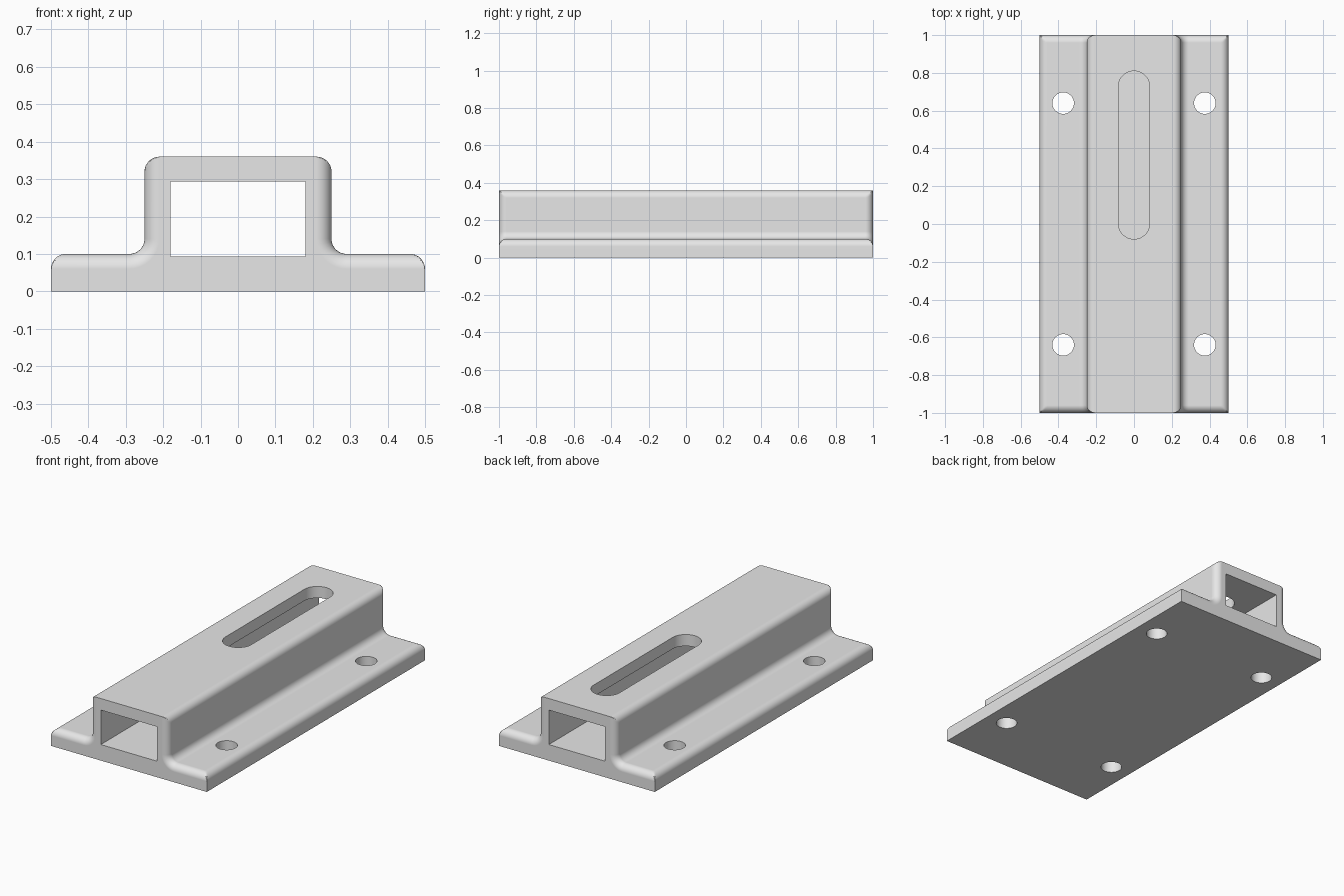
import bpy, bmesh, math

if "Cube" in bpy.data.objects:
    bpy.data.objects.remove(bpy.data.objects["Cube"])

R = 0.04       # radius shared by all fillets
N = 8          # segments per fillet
ANG = [math.pi / 2 * k / N for k in range(N + 1)]

grey = bpy.data.materials.new("light_grey")
grey.diffuse_color = (0.8, 0.8, 0.8, 1)
grey.use_nodes = True
grey.node_tree.nodes["Principled BSDF"].inputs["Base Color"].default_value = grey.diffuse_color


def make_object(name, bm):
    bmesh.ops.recalc_face_normals(bm, faces=bm.faces[:])
    me = bpy.data.meshes.new(name)
    bm.to_mesh(me)
    bm.free()
    me.materials.append(grey)
    ob = bpy.data.objects.new(name, me)
    bpy.context.collection.objects.link(ob)
    return ob


def loft(name, rings):
    """Skin equal-length closed rings and cap both ends."""
    bm = bmesh.new()
    rows = [[bm.verts.new(p) for p in ring] for ring in rings]
    n = len(rows[0])
    for a, b in zip(rows, rows[1:]):
        for j in range(n):
            k = (j + 1) % n
            bm.faces.new((a[j], a[k], b[k], b[j]))
    bm.faces.new(rows[0])
    bm.faces.new(rows[-1])
    return make_object(name, bm)


def section(y, inset):
    """Hat-shaped cross-section; inset rounds the walls and flanges at the ends."""
    half = []
    for a in ANG:      # tower top fillet
        half.append((min(0.21 + R * math.sin(a), 0.25 - inset), 0.32 + R * math.cos(a)))
    for a in ANG:      # concave root fillet
        half.append((0.29 - (R + inset) * math.cos(a), 0.14 - (R + inset) * math.sin(a)))
    for a in ANG:      # flange outer fillet
        half.append((0.46 + R * math.sin(a), min(0.06 + R * math.cos(a), 0.10 - inset)))
    half.append((0.5, 0.0))
    pts = half + [(-x, z) for x, z in reversed(half)]
    return [(x, y, z) for x, z in pts]


# Rail body: straight middle with rounded ends
ends = [(1 - R + R * math.sin(a), R * (1 - math.cos(a))) for a in ANG]
stations = [(-y, i) for y, i in reversed(ends)] + ends
body = loft("slotted_rail_bracket", [section(y, i) for y, i in stations])


def slot_prism(name, x, y0, y1, r, z0, z1, seg=24):
    """Vertical rounded-end prism; y0 == y1 gives a cylinder."""
    pts = []
    for cy, start in ((y1, 0), (y0, math.pi)):
        for k in range(seg + (y0 != y1)):
            a = start + math.pi * k / seg
            pts.append((x + r * math.cos(a), cy + r * math.sin(a)))
    return loft(name, [[(px, py, z) for px, py in pts] for z in (z0, z1)])


# Rectangular channel, top slot and four screw holes
corners = [(-0.18, 0.093), (0.18, 0.093), (0.18, 0.293), (-0.18, 0.293)]
cutters = [
    loft("channel_cutter", [[(x, y, z) for x, z in corners] for y in (-1.1, 1.1)]),
    slot_prism("slot_cutter", 0, 0.003, 0.727, 0.083, 0.2, 0.5),
]
for sx in (-1, 1):
    for sy in (-1, 1):
        cutters.append(slot_prism("screw_hole_cutter", sx * 0.375, sy * 0.64, sy * 0.64,
                                  0.057, -0.1, 0.2))

bpy.context.view_layer.objects.active = body
body.select_set(True)
for c in cutters:
    c.hide_render = True
    mod = body.modifiers.new("cut", "BOOLEAN")
    mod.operation = "DIFFERENCE"
    mod.solver = "EXACT"
    mod.object = c
    bpy.ops.object.modifier_apply(modifier=mod.name)
for c in cutters:
    bpy.data.objects.remove(c, do_unlink=True)

# Smooth fillets, keep the flat faces crisp
bpy.ops.object.shade_smooth_by_angle(angle=math.radians(30))
weighted = body.modifiers.new("flat_face_normals", "WEIGHTED_NORMAL")
weighted.keep_sharp = True
